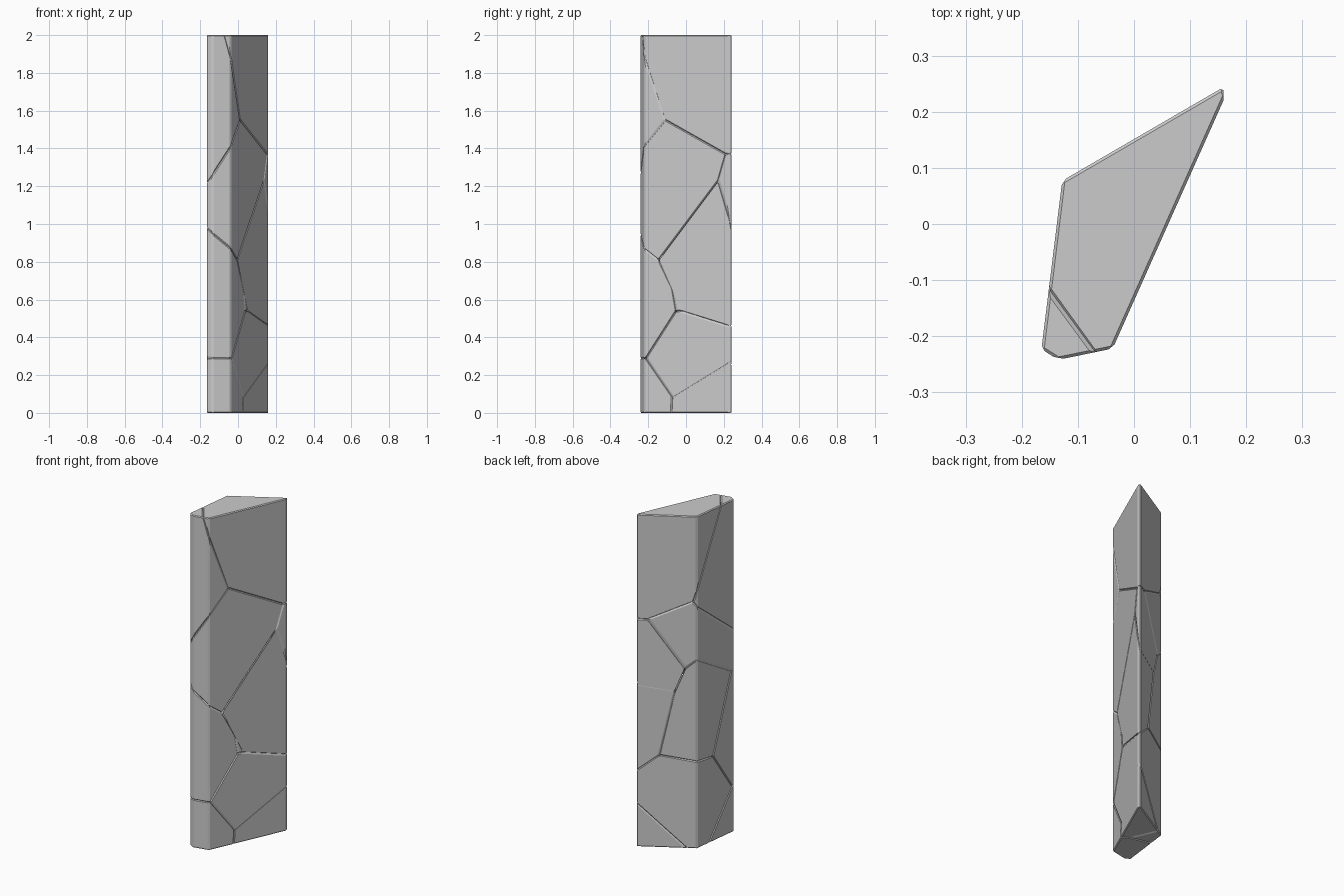
import bpy, bmesh, math
from mathutils import Vector

if "Cube" in bpy.data.objects:
    bpy.data.objects.remove(bpy.data.objects["Cube"])

# Footprint of the shard, walked counter-clockwise from the front-left corner
OUTLINE = [(-0.165, -0.223), (-0.135, -0.242), (-0.038, -0.222),
           (0.163, 0.228), (0.158, 0.243), (-0.128, 0.077)]
CHAMFER = 0.0035

# Chunk names by letter
NAMES = {"T": "top_chunk", "S": "top_corner_chunk", "M": "upper_middle_chunk",
         "R": "back_edge_chunk", "N": "right_middle_chunk", "K": "left_middle_chunk",
         "L": "front_middle_chunk", "O": "lower_chunk", "B": "base_front_chunk",
         "C": "base_back_chunk"}

# Crack junctions: the chunks that meet there, then (outline position, height)
JUNCTIONS = [
    ("T", [(2, 2), (3, 2), (4, 2), (5, 2)]),
    ("S", [(0, 2), (1, 2)]),
    ("TS", [(5.65, 2), (1.67, 2), (2, 1.88), (5, 1.55)]),
    ("TSM", [(2.25, 1.55), (4.93, 1.485)]),
    ("SM", [(0, 1.215), (1, 1.26), (2, 1.41), (5, 1.455)]),
    ("TMR", [(2.96, 1.37), (4.18, 1.37)]),
    ("TR", [(3, 1.375), (4, 1.37)]),
    ("MRN", [(2.87, 1.23)]),
    ("RN", [(3, 1.03), (4, 0.97)]),
    ("MRK", [(4.8, 1.08)]),
    ("RNK", [(4.63, 0.94)]),
    ("MK", [(5, 1.136)]),
    ("MKL", [(5.92, 0.975)]),
    ("ML", [(0, 0.98), (1, 0.95), (2, 0.87)]),
    ("MNL", [(2.17, 0.81)]),
    ("NLK", [(2.33, 0.66)]),
    ("LOK", [(2.375, 0.54), (5.43, 0.51)]),
    ("NOK", [(2.43, 0.54), (4.37, 0.555)]),
    ("NO", [(3, 0.46), (4, 0.46)]),
    ("KO", [(5, 0.525)]),
    ("LOB", [(2.02, 0.29), (5.95, 0.275)]),
    ("LB", [(0, 0.29), (1, 0.29), (2, 0.29)]),
    ("OBC", [(2.33, 0.085)]),
    ("OC", [(3, 0.27), (4, 0.26), (4.83, 0)]),
    ("BC", [(2.32, 0)]),
    ("OB", [(5.32, 0)]),
    ("C", [(3, 0), (4, 0)]),
    ("O", [(5, 0)]),
    ("B", [(0, 0), (1, 0), (2, 0)]),
]
UNDERSIDE = ("OBC", Vector((-0.01, -0.05, 0)))


def on_outline(s, z):
    i = int(s)
    a, b = Vector(OUTLINE[i % 6]), Vector(OUTLINE[(i + 1) % 6])
    return a.lerp(b, s - i).to_3d() + Vector((0, 0, z))


def convex_chunk(points):
    bm = bmesh.new()
    for p in points:
        bm.verts.new(p)
    bmesh.ops.convex_hull(bm, input=bm.verts[:])
    loose = [v for v in bm.verts if not v.link_faces]
    bmesh.ops.delete(bm, geom=loose, context='VERTS')
    bmesh.ops.dissolve_limit(bm, angle_limit=math.radians(4),
                             verts=bm.verts[:], edges=bm.edges[:])
    bmesh.ops.recalc_face_normals(bm, faces=bm.faces[:])
    return bm


def chamfer(bm, depth):
    """Shave every sharp edge of a convex solid with a plane."""
    cuts = []
    for e in bm.edges:
        if len(e.link_faces) == 2 and min(f.calc_area() for f in e.link_faces) > 2e-5:
            if e.calc_face_angle() > math.radians(32):
                n = (e.link_faces[0].normal + e.link_faces[1].normal).normalized()
                cuts.append(((e.verts[0].co + e.verts[1].co) / 2 - n * depth, n))
    for co, n in cuts:
        bmesh.ops.bisect_plane(bm, geom=bm.verts[:] + bm.edges[:] + bm.faces[:],
                               dist=1e-6, plane_co=co, plane_no=n, clear_outer=True)
        bmesh.ops.holes_fill(bm, edges=[e for e in bm.edges if e.is_boundary], sides=0)
    bmesh.ops.recalc_face_normals(bm, faces=bm.faces[:])


# Build each chunk as the convex solid spanned by its junctions
for letter, name in NAMES.items():
    pts = [on_outline(s, z) for cells, spots in JUNCTIONS if letter in cells
           for s, z in spots]
    if letter in UNDERSIDE[0]:
        pts.append(UNDERSIDE[1])
    bm = convex_chunk(pts)
    chamfer(bm, CHAMFER)
    mesh = bpy.data.meshes.new(name)
    bm.to_mesh(mesh)
    bm.free()
    bpy.context.collection.objects.link(bpy.data.objects.new(name, mesh))
